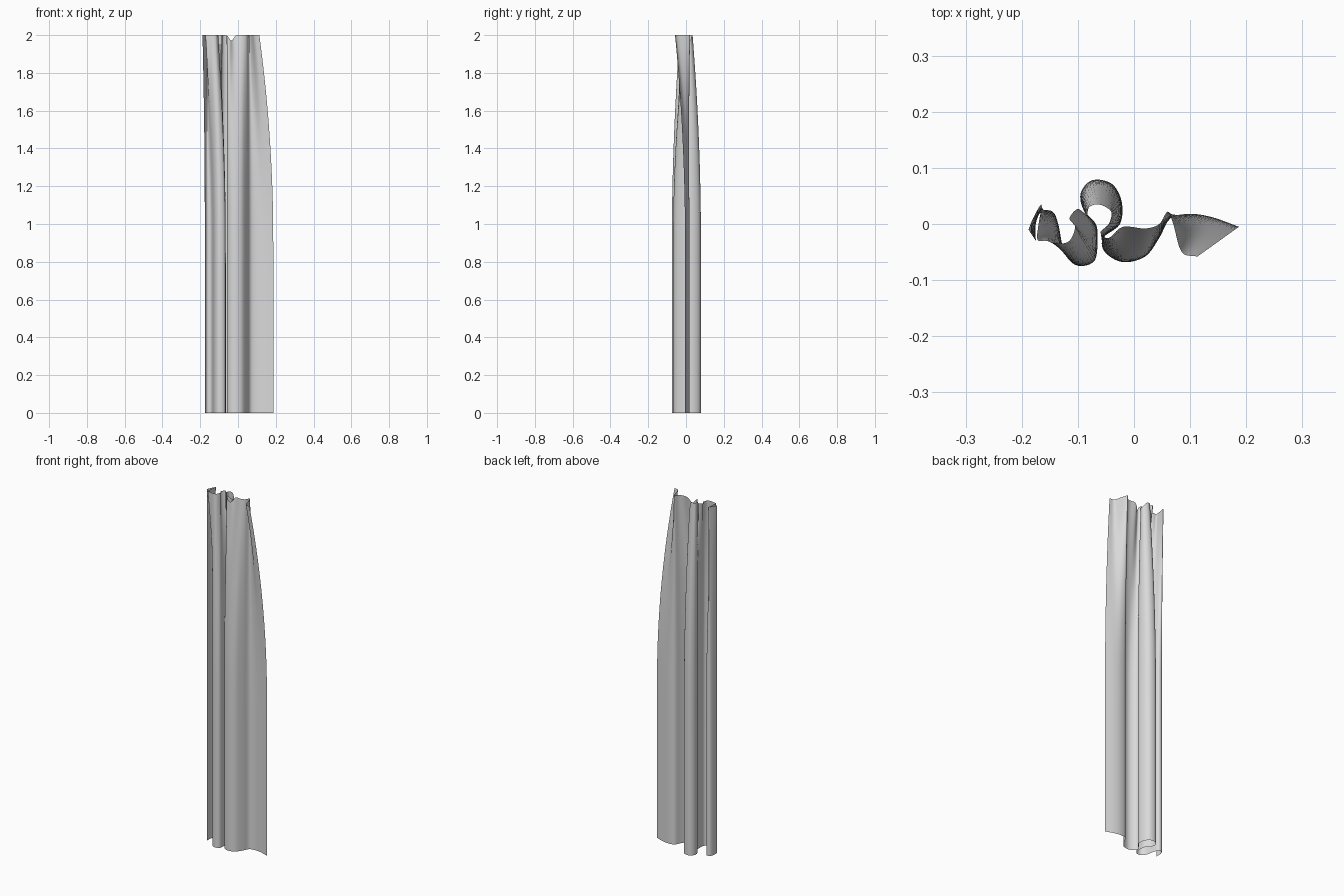
import bpy, math
from mathutils import Vector

if "Cube" in bpy.data.objects:
    bpy.data.objects.remove(bpy.data.objects["Cube"])

# Fold line of the cloth seen from above: hanging (hem) and gathered (heading)
hem = [(-.175, -.03), (-.175, 0), (-.165, .022), (-.145, .022), (-.135, 0),
       (-.127, -.04), (-.115, -.065), (-.095, -.075), (-.07, -.065), (-.065, -.03),
       (-.068, 0), (-.09, .025), (-.095, .055), (-.075, .078), (-.04, .072),
       (-.022, .04), (-.025, 0), (-.055, -.025), (-.052, -.05), (-.02, -.068),
       (.02, -.058), (.045, -.025), (.065, .01), (.1, .018), (.14, .012), (.187, -.005)]
heading = [(-.188, -.01), (-.18, .01), (-.165, .035), (-.17, 0), (-.172, -.028),
           (-.155, -.03), (-.135, -.035), (-.115, -.03), (-.105, -.005), (-.115, .01),
           (-.1, .027), (-.085, .015), (-.08, .03), (-.065, .035), (-.05, .03),
           (-.04, .02), (-.045, 0), (-.06, -.015), (-.045, -.025), (-.02, -.005),
           (.02, -.008), (.045, 0), (.06, .022), (.07, 0), (.085, -.05), (.113, -.058)]


def smooth_path(points, sub=5):
    """Catmull-Rom curve through the points."""
    p = [Vector(q) for q in points]
    p = [2 * p[0] - p[1]] + p + [2 * p[-1] - p[-2]]
    out = []
    for i in range(1, len(p) - 2):
        a, b, c, d = p[i - 1:i + 3]
        for k in range(sub):
            t = k / sub
            out.append(0.5 * (2 * b + (c - a) * t + (2 * a - 5 * b + 4 * c - d) * t * t
                              + (3 * b - a - 3 * c + d) * t ** 3))
    return out + [p[-2]]


low, top = smooth_path(hem), smooth_path(heading)
n = len(low)
heights = [0, .25, .5, .75, 1] + [1 + i / 16 for i in range(1, 17)]

# Curtain sheet: hangs straight below, gathers towards the heading
verts, faces = [], []
for z in heights:
    w = max(0, (z - .9) / 1.1) ** 2
    for a, b in zip(low, top):
        p = a.lerp(b, w)
        sag = .03 * math.exp(-((p.x + .035) / .015) ** 2) if z == 2 else 0
        verts.append((p.x, p.y, z - sag))
for r in range(len(heights) - 1):
    for i in range(n - 1):
        k = r * n + i
        faces.append((k, k + 1, k + n + 1, k + n))

mesh = bpy.data.meshes.new("curtain")
mesh.from_pydata(verts, [], faces)
curtain = bpy.data.objects.new("curtain", mesh)
bpy.context.collection.objects.link(curtain)

# Plain grey cloth
cloth = bpy.data.materials.new("light grey cloth")
cloth.diffuse_color = (.7, .7, .7, 1)
cloth.use_nodes = True
cloth.node_tree.nodes["Principled BSDF"].inputs["Base Color"].default_value = cloth.diffuse_color
mesh.materials.append(cloth)
mesh.shade_smooth()
